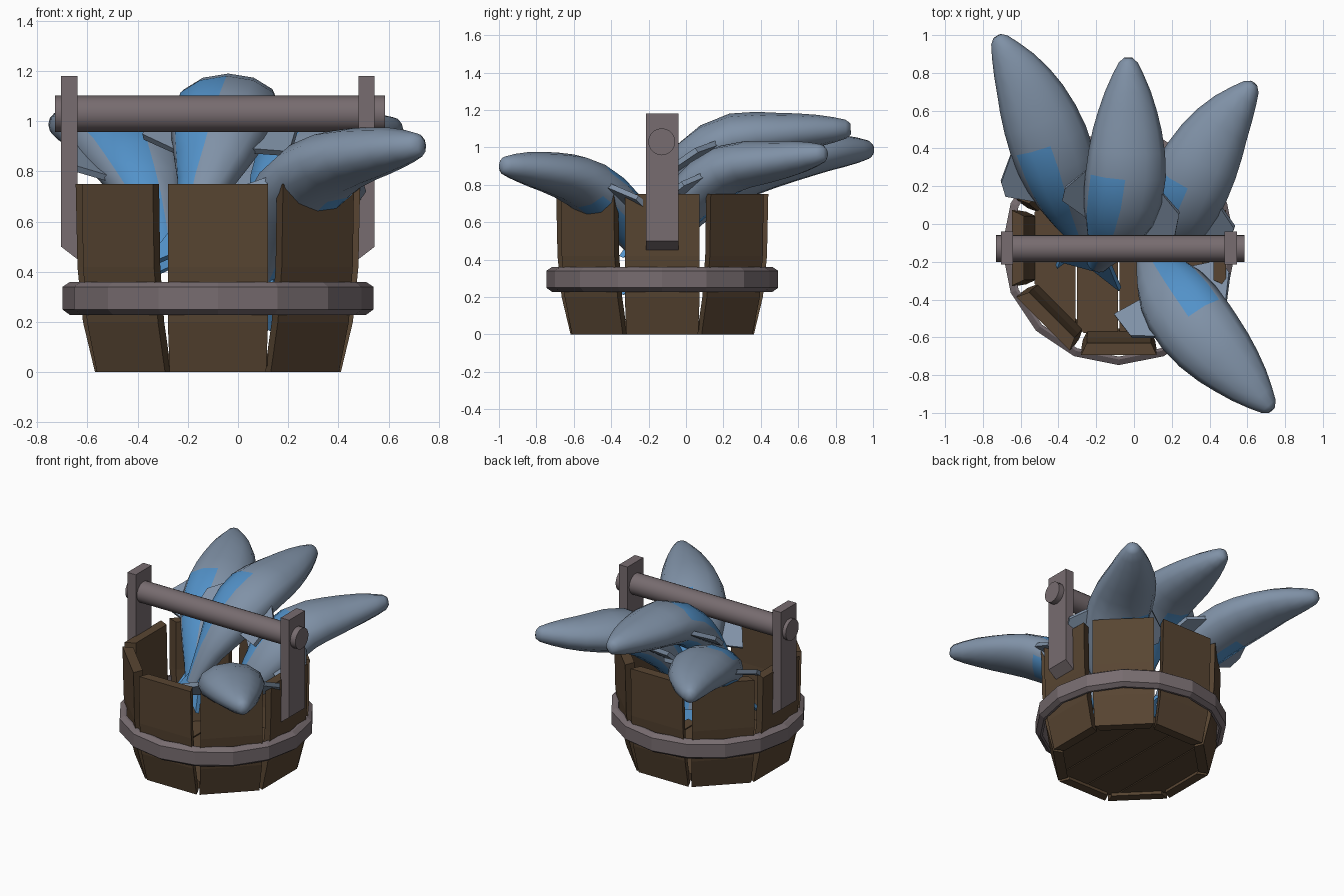
import bpy, bmesh, math
from mathutils import Vector, Matrix

if "Cube" in bpy.data.objects:
    bpy.data.objects.remove(bpy.data.objects["Cube"])

CX, CY = -0.08, -0.127          # bucket axis


def material(name, r, g, b):
    m = bpy.data.materials.new(name)
    m.diffuse_color = (r, g, b, 1)
    m.use_nodes = True
    m.node_tree.nodes["Principled BSDF"].inputs["Base Color"].default_value = m.diffuse_color
    return m


WOOD = material("brown wood", 0.098, 0.060, 0.032)
METAL = material("mauve grey metal", 0.185, 0.150, 0.160)
GREY = material("fish grey", 0.215, 0.285, 0.385)
BLUE = material("fish blue", 0.085, 0.285, 0.580)


def finish(bm, name, mats, smooth=None):
    bmesh.ops.recalc_face_normals(bm, faces=bm.faces)
    me = bpy.data.meshes.new(name)
    bm.to_mesh(me)
    bm.free()
    ob = bpy.data.objects.new(name, me)
    bpy.context.collection.objects.link(ob)
    for m in mats:
        me.materials.append(m)
    if smooth:
        bpy.ops.object.select_all(action='DESELECT')
        ob.select_set(True)
        bpy.context.view_layer.objects.active = ob
        bpy.ops.object.shade_smooth_by_angle(angle=math.radians(smooth))
    return ob


def loft(bm, rings, closed=False):
    """Skin a list of point rings; cap the ends unless the loft is closed."""
    vs = [[bm.verts.new(p) for p in r] for r in rings]
    n = len(vs[0])
    cols = []
    for i in range(len(vs) if closed else len(vs) - 1):
        a, b = vs[i], vs[(i + 1) % len(vs)]
        for j in range(n):
            k = (j + 1) % n
            cols.append((i, j, bm.faces.new((a[j], a[k], b[k], b[j]))))
    if not closed:
        bm.faces.new(vs[0])
        bm.faces.new(vs[-1])
    return cols


# Bucket staves: eight bowed boards
for k in range(8):
    bm = bmesh.new()
    rings = []
    for z, r, w in [(0, .49, .192), (.2, .538, .2), (.42, .56, .2), (.75, .567, .2)]:
        rings.append([(r, -w, z), (r, w, z), (r - .065, w - .03, z), (r - .065, -w + .03, z)])
    loft(bm, rings)
    bm.transform(Matrix.Translation((CX, CY, 0)) @ Matrix.Rotation(k * math.pi / 4, 4, 'Z'))
    finish(bm, f"stave_{k + 1}", [WOOD])

# Floor planks clipped to an octagon
A = 0.45
BREAK = A * math.tan(math.pi / 8)
for k in range(4):
    x0, x1 = -A + k * A / 2 + .004, -A + (k + 1) * A / 2 - .004
    xs = [x0] + [b for b in (-BREAK, BREAK) if x0 < b < x1] + [x1]
    half = [min(A, A * math.sqrt(2) - abs(x)) for x in xs]
    outline = [(x, -h) for x, h in zip(xs, half)] + [(x, h) for x, h in zip(xs, half)][::-1]
    bm = bmesh.new()
    loft(bm, [[(CX + x, CY + y, z) for x, y in outline] for z in (.025, .075)])
    finish(bm, f"floor_plank_{k + 1}", [WOOD])

# Hoop: sixteen-sided bevelled band
HOOP = [(.59, .228), (.62, .25), (.62, .34), (.59, .36), (.575, .36), (.575, .228)]
bm = bmesh.new()
loft(bm, [[(CX + r * math.cos(a), CY + r * math.sin(a), z) for r, z in HOOP]
          for a in (i * math.pi / 8 for i in range(16))], closed=True)
finish(bm, "hoop", [METAL])

# Handle brackets with a chamfered foot
for name, s in (("left_bracket", -1), ("right_bracket", 1)):
    prof = [(.56, .45), (.625, .50), (.625, 1.18), (.56, 1.18)]
    bm = bmesh.new()
    loft(bm, [[(CX + s * x, CY + y, z) for x, z in prof] for y in (-.0875, .0875)])
    finish(bm, name, [METAL])

# Handle bar
bm = bmesh.new()
loft(bm, [[(x, CY - .003 + .072 * math.cos(a), 1.03 + .072 * math.sin(a))
           for a in (i * math.pi / 10 for i in range(20))] for x in (-.73, .585)])
finish(bm, "handle_bar", [METAL], 40)

# Fish body rings: distance from snout, half height, half thickness
BODY = [(0, .022, .03), (.025, .05, .05), (.09, .083, .068), (.18, .122, .086),
        (.28, .155, .1), (.38, .182, .112), (.5, .203, .125), (.62, .213, .134),
        (.75, .21, .135), (.88, .19, .128), (1.0, .155, .108), (1.12, .115, .085),
        (1.24, .08, .062), (1.36, .055, .042)]
# Fins: distance from snout, offset towards the back (+) or belly (-)
FINS = {"back_fin": ([(.56, .16), (.76, .31), (.86, .31), (.97, .12)], GREY),
        "belly_fin": ([(.66, -.16), (.78, -.31), (.96, -.32), (.94, -.12)], GREY),
        "tail_fin": ([(1.27, .05), (1.5, .17), (1.42, 0), (1.5, -.17), (1.27, -.05)], BLUE)}


def spine(points):
    """Return frame(s): centre, sideways and thickness axes along a smooth path."""
    p = [Vector(q) for q in points]
    p = [2 * p[0] - p[1]] + p + [2 * p[-1] - p[-2]]
    dense = []
    for i in range(1, len(p) - 2):
        a, b, c, d = p[i - 1:i + 3]
        for j in range(24):
            t = j / 24
            dense.append(.5 * (2 * b + (c - a) * t + (2 * a - 5 * b + 4 * c - d) * t * t
                               + (3 * b - a - 3 * c + d) * t ** 3))
    dense.append(p[-2])

    def frame(s):
        run = 0
        for i in range(len(dense) - 1):
            step = (dense[i + 1] - dense[i]).length
            if run + step >= s or i == len(dense) - 2:
                break
            run += step
        lo, hi = max(i - 4, 0), min(i + 5, len(dense) - 1)
        heading = (dense[lo] - dense[hi]).normalized()
        centre = dense[i] + (dense[i + 1] - dense[i]) * ((s - run) / step)
        left = Vector((0, 0, 1)).cross(heading).normalized()
        return centre, left, heading.cross(left)
    return frame


def fish(name, points):
    frame = spine(points)
    rings = []
    for s, w, t in BODY:
        c, l, n = frame(s)
        rings.append([c + l * w * math.cos(a) + n * t * math.sin(a)
                      for a in (j * math.pi / 6 for j in range(12))])
    bm = bmesh.new()
    for i, j, f in loft(bm, rings):
        # blue flank stripe on both sides, rear half only
        if BODY[i][0] >= .62 and j in (1, 2, 9, 10):
            f.material_index = 1
    finish(bm, name + "_body", [GREY, BLUE], 60)
    for fin, (outline, mat) in FINS.items():
        bm = bmesh.new()
        layers = []
        for h in (-.014, .014):
            layer = []
            for s, u in outline:
                c, l, n = frame(s)
                layer.append(c + l * u + n * h)
            layers.append(layer)
        loft(bm, layers)
        finish(bm, f"{name}_{fin}", [mat])


fish("left_fish", [(-.725, .995, .99), (-.56, .70, .965), (-.42, .35, .88),
                   (-.34, .08, .70), (-.27, -.12, .42), (-.2, -.3, .14)])
fish("middle_fish", [(-.03, .88, 1.10), (-.035, .52, 1.075), (-.05, .2, 1.03),
                     (-.11, -.05, .83), (-.2, -.22, .53), (-.27, -.36, .18)])
fish("right_fish", [(.635, .745, .97), (.45, .5, .93), (.30, .22, .88),
                    (.2, 0, .70), (.1, -.15, .42), (.0, -.27, .12)])
fish("front_fish", [(.73, -.985, .905), (.56, -.80, .88), (.35, -.57, .82),
                    (.2, -.36, .66), (.1, -.2, .42), (.04, -.08, .13)])
